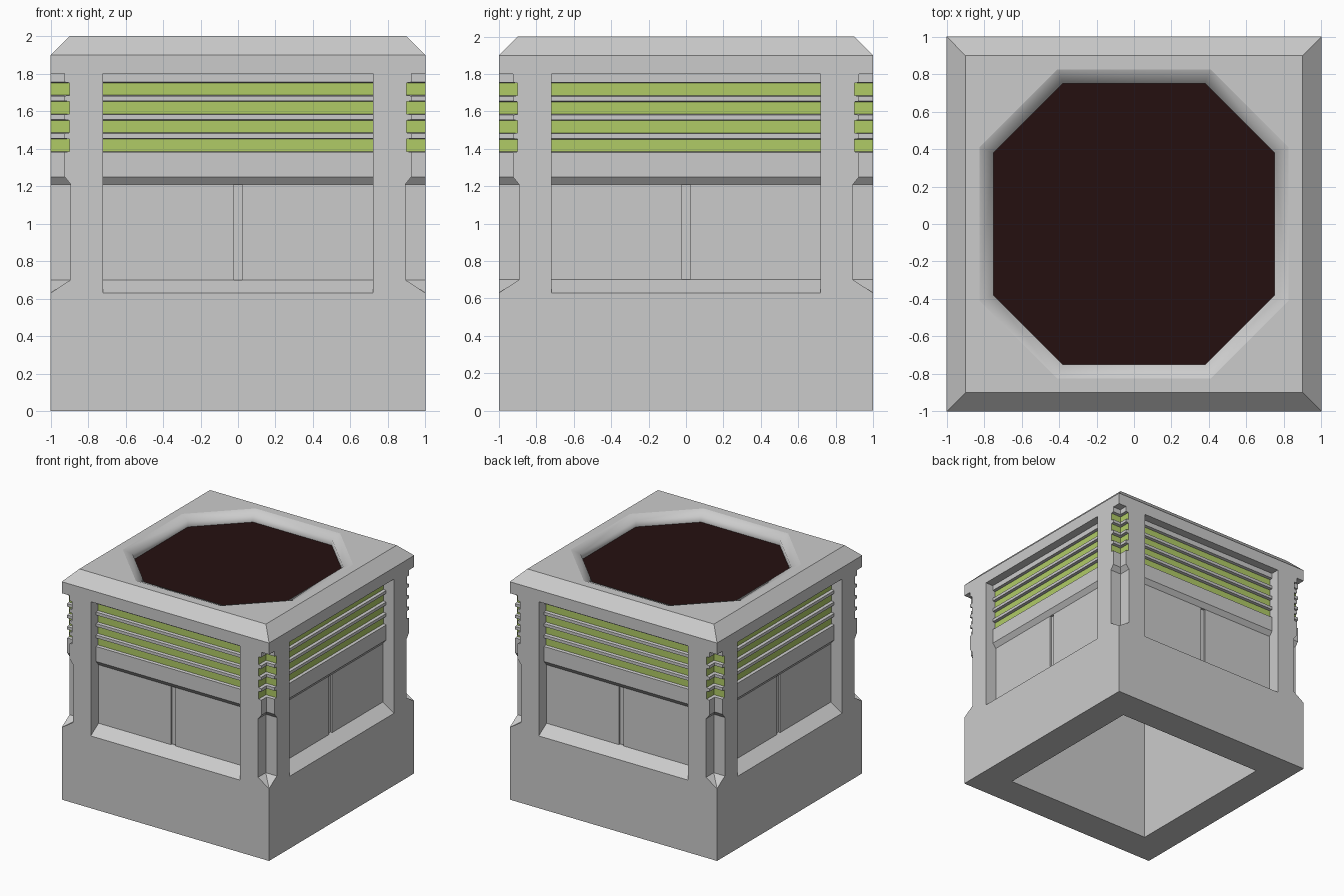
import bpy, bmesh, math
from mathutils import Matrix, Vector

if "Cube" in bpy.data.objects:
    bpy.data.objects.remove(bpy.data.objects["Cube"])


def material(name, rgb):
    m = bpy.data.materials.new(name)
    m.use_nodes = True
    m.diffuse_color = (*rgb, 1)
    bsdf = next(n for n in m.node_tree.nodes if n.type == 'BSDF_PRINCIPLED')
    bsdf.inputs["Base Color"].default_value = (*rgb, 1)
    bsdf.inputs["Roughness"].default_value = 0.8
    return m


def loft(bm, rings, turns=0):
    """Closed solid through stacked rings, turned about z by quarter turns."""
    rot = Matrix.Rotation(turns * math.pi / 2, 3, 'Z')
    loops = [[bm.verts.new(rot @ Vector(p)) for p in ring] for ring in rings]
    n = len(loops[0])
    bm.faces.new(loops[0][::-1])
    bm.faces.new(loops[-1])
    for a, b in zip(loops, loops[1:]):
        for i in range(n):
            j = (i + 1) % n
            bm.faces.new((a[i], a[j], b[j], b[i]))


def rect(x0, x1, y0, y1, z):
    return [(x0, y0, z), (x1, y0, z), (x1, y1, z), (x0, y1, z)]


def octagon(a, c, z):
    return [(c, a, z), (-c, a, z), (-a, c, z), (-a, -c, z),
            (-c, -a, z), (c, -a, z), (a, -c, z), (a, c, z)]


def make(name, bm):
    bmesh.ops.recalc_face_normals(bm, faces=bm.faces)
    me = bpy.data.meshes.new(name)
    bm.to_mesh(me)
    bm.free()
    ob = bpy.data.objects.new(name, me)
    bpy.context.collection.objects.link(ob)
    return ob


# Recess profile as (distance from centre, height), with four slat grooves
GROOVES = [1.383, 1.483, 1.583, 1.683]
GROOVE_H = 0.07
profile = [(1.0, 0.63), (0.893, 0.70), (0.893, 1.21), (0.925, 1.25)]
for z in GROOVES:
    profile += [(0.925, z - 0.002), (0.90, z + 0.002),
                (0.90, z + GROOVE_H - 0.002), (0.925, z + GROOVE_H + 0.002)]
profile.append((0.925, 1.80))

# Block with a chamfered top edge
bm = bmesh.new()
loft(bm, [rect(-h, h, -h, h, z) for h, z in ((1, 0), (1, 1.9), (0.9, 2.0))])
body = make("planter_body", bm)

# Side panels and corner notches, top basin and hollow underside
bm = bmesh.new()
for t in range(4):
    loft(bm, [rect(-0.72, 0.72, p, 1.1, z) for p, z in profile], t)
    loft(bm, [rect(p, 1.1, p, 1.1, z) for p, z in profile], t)
loft(bm, [octagon(0.75, 0.38, 1.917), octagon(0.75, 0.38, 1.97),
          octagon(0.825, 0.408, 2.0), octagon(0.90, 0.436, 2.03)])
loft(bm, [rect(-0.72, 0.72, -0.72, 0.72, z) for z in (-0.1, 1.85)])
recess_cutter = make("recess_cutter", bm)

# Seam between the two lower plates on each side
bm = bmesh.new()
for t in range(4):
    loft(bm, [rect(-0.0225, 0.0225, 0.875, 0.91, z) for z in (0.70, 1.21)], t)
seam_cutter = make("seam_cutter", bm)

bpy.context.view_layer.objects.active = body
for cutter in (recess_cutter, seam_cutter):
    cutter.hide_render = True
    mod = body.modifiers.new("cut", 'BOOLEAN')
    mod.operation = 'DIFFERENCE'
    mod.solver = 'EXACT'
    mod.object = cutter
    bpy.ops.object.modifier_apply(modifier=mod.name)
    bpy.data.objects.remove(cutter)

# Colours by rule: slats in the grooves, dark basin floor
me = body.data
me.materials.clear()
for m in (material("light_grey", (0.60, 0.60, 0.60)),
          material("leaf_green", (0.435, 0.60, 0.134)),
          material("dark_soil", (0.018, 0.005, 0.005))):
    me.materials.append(m)
for f in me.polygons:
    c, n = f.center, f.normal
    zs = [me.vertices[v].co.z for v in f.vertices]
    f.material_index = 0
    f.use_smooth = False
    in_groove = any(min(zs) > z - 0.001 and max(zs) < z + GROOVE_H + 0.001 for z in GROOVES)
    if in_groove and abs(n.z) < 0.5 and n.x * c.x + n.y * c.y > 0.8:
        f.material_index = 1
    elif n.z > 0.9 and abs(c.z - 1.917) < 0.005:
        f.material_index = 2
    elif min(zs) > 1.91 and n.z < 0.98 and max(abs(c.x), abs(c.y)) < 0.84:
        f.use_smooth = True  # soft basin rim
